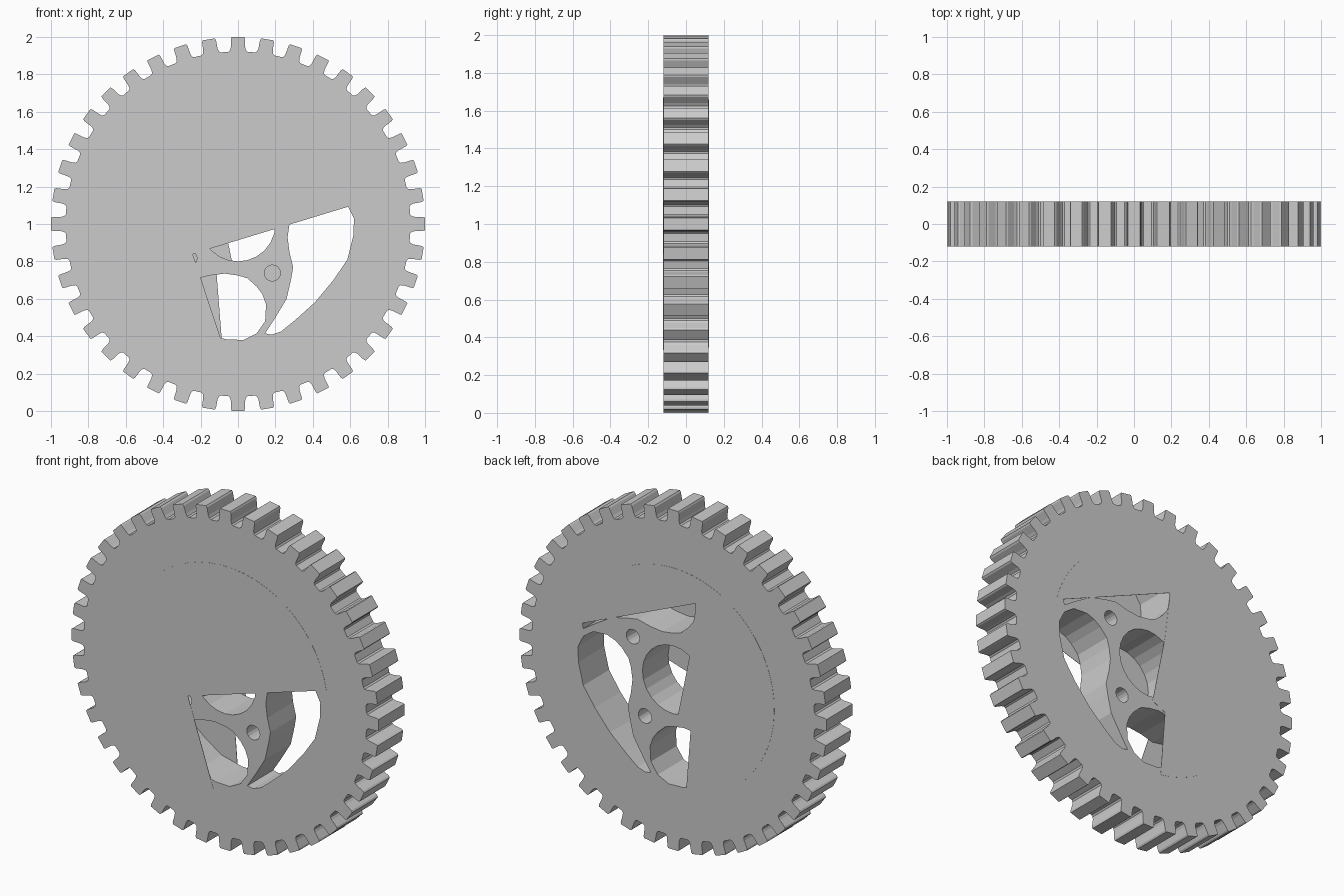
import bpy
from math import sin, cos, radians, pi

if "Cube" in bpy.data.objects:
    bpy.data.objects.remove(bpy.data.objects["Cube"])

HALF = 0.12      # half thickness of the gear
TEETH = 40


def polar(r, a):
    return (r * cos(a), r * sin(a))


def turn(points, a):
    return [(x * cos(a) - z * sin(a), x * sin(a) + z * cos(a)) for x, z in points]


def circle(cx, cz, r, n):
    return [(cx + r * cos(2 * pi * i / n), cz + r * sin(2 * pi * i / n)) for i in range(n)]


def arc(r, a0, a1, n=40):
    return [polar(r, radians(a0 + (a1 - a0) * i / n)) for i in range(n + 1)]


def plate(name, loops, y, half):
    """Flat plate in the xz plane from an outline plus hole loops."""
    cu = bpy.data.curves.new(name, 'CURVE')
    cu.dimensions = '2D'
    cu.fill_mode = 'BOTH'
    cu.extrude = half
    for loop in loops:
        sp = cu.splines.new('POLY')
        sp.points.add(len(loop) - 1)
        for p, (x, z) in zip(sp.points, loop):
            p.co = (x, z, 0, 1)
        sp.use_cyclic_u = True
    ob = bpy.data.objects.new(name, cu)
    bpy.context.collection.objects.link(ob)
    ob.rotation_euler = (pi / 2, 0, 0)
    ob.location = (0, y, 1)
    bpy.ops.object.select_all(action='DESELECT')
    ob.select_set(True)
    bpy.context.view_layer.objects.active = ob
    bpy.ops.object.convert(target='MESH')
    for f in bpy.context.object.data.polygons:
        f.use_smooth = False
    return bpy.context.object


# Toothed rim outline: square teeth with small root fillets
tooth = [(0.922, -0.056), (0.929, -0.046), (0.945, -0.041), (0.99, -0.038), (1.0, -0.033)]
tooth += [(r, -a) for r, a in reversed(tooth)]
rim = [polar(r, pi / 2 + 2 * pi * i / TEETH + a) for i in range(TEETH) for r, a in tooth]

# Swirling lobe opening, repeated four times
lobe = [(.145, -.585), (.20, -.50), (.26, -.40), (.285, -.29), (.295, -.23), (.275, -.15),
        (.265, -.07), (.275, 0), (.29, .05), (.335, .10), (.375, .13), (.43, .15),
        (.52, .145), (.585, .10), (.62, .03), (.617, -.06), (.585, -.19), (.51, -.30),
        (.41, -.42), (.31, -.51), (.23, -.575), (.18, -.592)]
lobes = [turn(lobe, i * pi / 2) for i in range(4)]

# Bore and pin holes
bore = circle(0, 0, 0.2, 24)
pin_centres = [polar(0.32, radians(35 + 90 * i)) for i in range(4)]
pins = [circle(x, z, 0.043, 16) for x, z in pin_centres]

plate("gear_wheel", [rim, bore] + lobes + pins, 0, HALF)

# Webs closing the pin holes halfway through
for i, (x, z) in enumerate(pin_centres):
    plate(f"pin_hole_web_{i + 1}", [circle(x, z, 0.0435, 16)], 0, 0.02)

# Thin cover on the front, leaving the lower right sector open
plate("front_cover", [arc(0.67, 9.8, 263.6) + [(-.242, -.16)]], -HALF, 0.001)

# Thin cover on the back, leaving the right side open
plate("back_cover", [arc(0.66, 13.5, 262.7) +
                     [(-.115, -.26), (-.028, -.22), (-.115, .20), (-.15, .49)]], HALF, 0.001)
